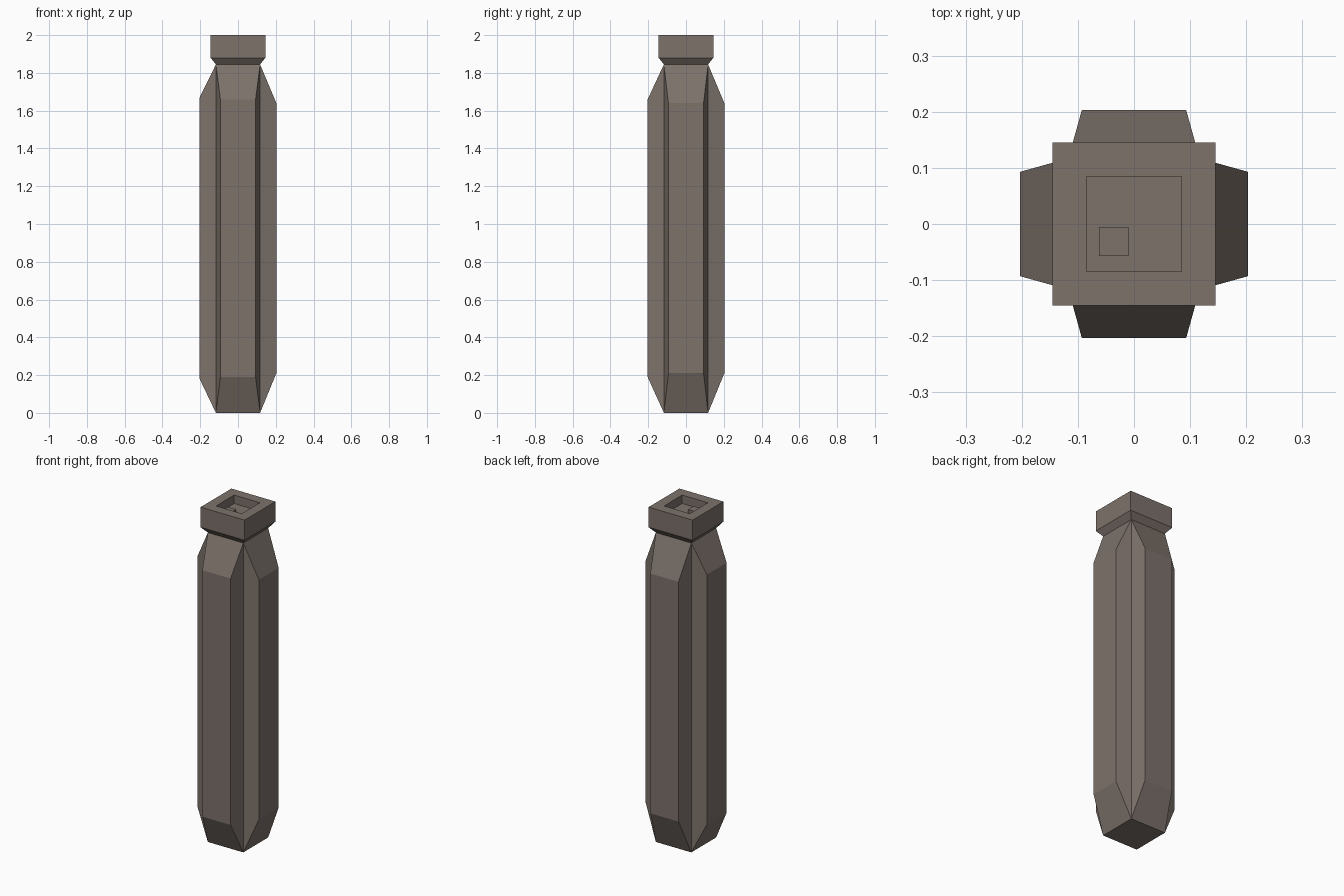
import bpy, bmesh

if "Cube" in bpy.data.objects:
    bpy.data.objects.remove(bpy.data.objects["Cube"])

stone = bpy.data.materials.new("brown_grey")
stone.diffuse_color = (0.205, 0.168, 0.147, 1)
stone.use_nodes = True
stone.node_tree.nodes["Principled BSDF"].inputs["Base Color"].default_value = stone.diffuse_color


def finish(name, bm):
    bmesh.ops.recalc_face_normals(bm, faces=bm.faces)
    me = bpy.data.meshes.new(name)
    bm.to_mesh(me)
    bm.free()
    me.materials.append(stone)
    ob = bpy.data.objects.new(name, me)
    bpy.context.collection.objects.link(ob)


def square_loft(bm, profile, cx=0, cy=0):
    """Stack square rings given as (half width, z), cap both ends; return side faces."""
    rings = [[bm.verts.new((cx + sx * h, cy + sy * h, z))
              for sx, sy in ((-1, -1), (1, -1), (1, 1), (-1, 1))] for h, z in profile]
    bm.faces.new(rings[0])
    bm.faces.new(rings[-1])
    return [[bm.faces.new((a[i], a[(i + 1) % 4], b[(i + 1) % 4], b[i])) for i in range(4)]
            for a, b in zip(rings, rings[1:])]


# Post: square shaft, flared neck, collar and sunken top in one profile
bm = bmesh.new()
sides = square_loft(bm, [(0.117, 0), (0.117, 1.845), (0.145, 1.88),
                         (0.145, 2.0), (0.085, 2.0), (0.085, 1.95)])

# Raised tapered panels on front, right, back and left: (low z, high z)
bm.normal_update()
heights = [(0.19, 1.66), (0.21, 1.64), (0.21, 1.64), (0.18, 1.67)]
for i, (face, (low, high)) in enumerate(zip(sides[0], heights)):
    axis, out = (1, 0)[i % 2], (-1, 1, 1, -1)[i]
    panel = bmesh.ops.extrude_discrete_faces(bm, faces=[face])["faces"][0]
    for v in panel.verts:
        v.co.z = low if v.co.z < 1 else high
        v.co[axis] = 0.203 * out
        v.co[1 - axis] *= 0.093 / 0.117
finish("post", bm)

# Small block on the floor of the sunken top
bm = bmesh.new()
square_loft(bm, [(0.026, 1.945), (0.026, 1.97)], -0.036, -0.031)
finish("socket_block", bm)
